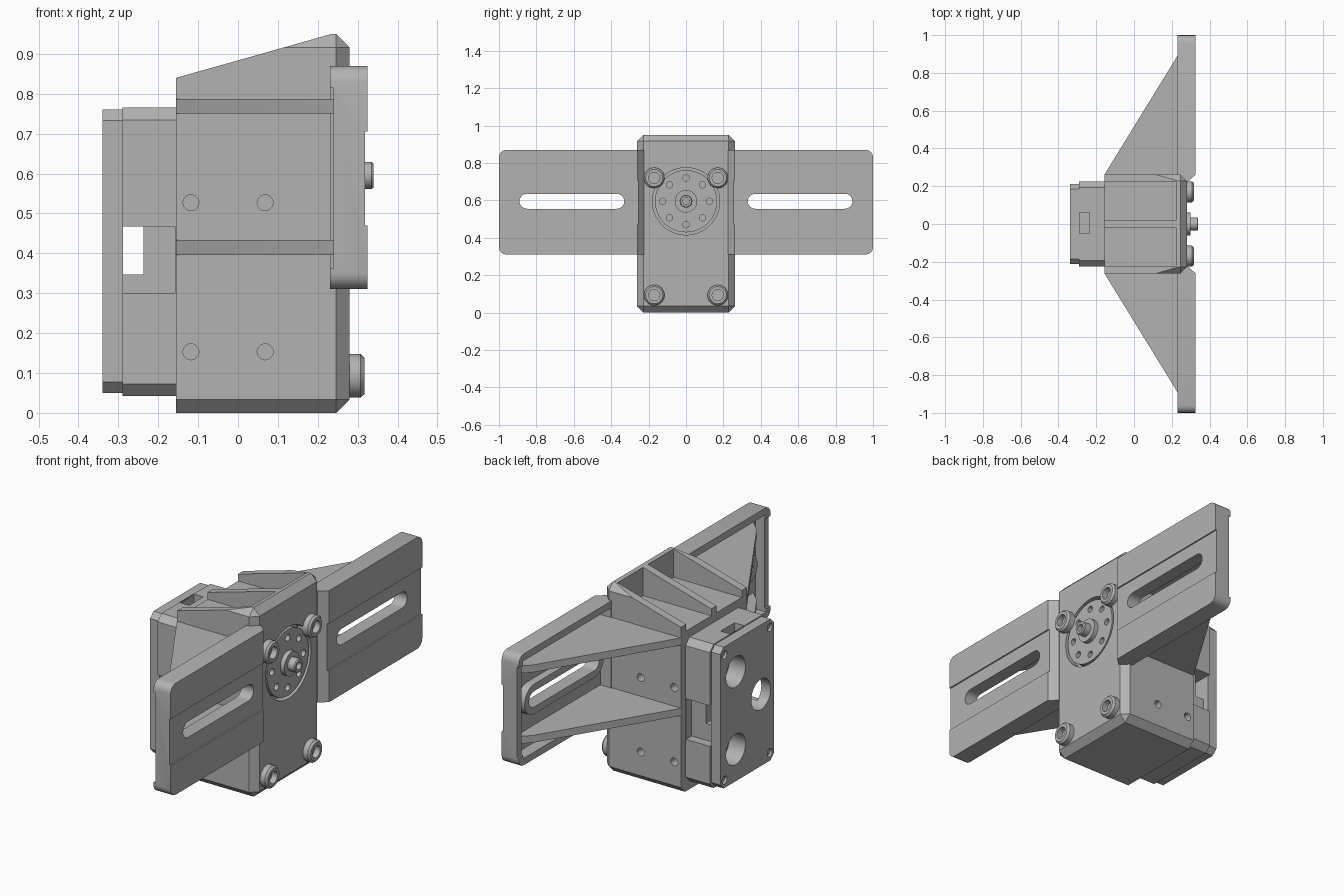
import bpy, bmesh
from math import sin, cos, pi, radians

cube = bpy.data.objects.get("Cube")
if cube:
    bpy.data.objects.remove(cube, do_unlink=True)

grey = bpy.data.materials.new("plain grey")
grey.use_nodes = True
COLOUR = (0.45, 0.45, 0.45, 1)
grey.diffuse_color = COLOUR
grey.node_tree.nodes["Principled BSDF"].inputs["Base Color"].default_value = COLOUR
parts = []


def finish(name, bm):
    bmesh.ops.recalc_face_normals(bm, faces=bm.faces)
    me = bpy.data.meshes.new(name)
    bm.to_mesh(me)
    bm.free()
    me.materials.append(grey)
    ob = bpy.data.objects.new(name, me)
    bpy.context.collection.objects.link(ob)
    parts.append(ob)
    return ob


def prism(name, pts, axis, lo, hi):
    """Extrude a 2D outline along an axis; outline uses the other two axes in order."""
    bm = bmesh.new()
    ends = []
    for h in (lo, hi):
        ring = []
        for p in pts:
            co = list(p)
            co.insert("xyz".index(axis), h)
            ring.append(bm.verts.new(co))
        bm.faces.new(ring)
        ends.append(ring)
    n = len(pts)
    for i in range(n):
        j = (i + 1) % n
        bm.faces.new((ends[0][i], ends[0][j], ends[1][j], ends[1][i]))
    return finish(name, bm)


def box(name, x, y, z):
    return prism(name, [(y[0], z[0]), (y[1], z[0]), (y[1], z[1]), (y[0], z[1])], "x", *x)


def circle(a, b, r, n=32):
    return [(a + r * cos(2 * pi * i / n), b + r * sin(2 * pi * i / n)) for i in range(n)]


def stadium(y0, y1, z, r, n=12):
    right = [(y1 - r + r * sin(pi * i / n), z - r * cos(pi * i / n)) for i in range(n + 1)]
    left = [(y0 + r - r * sin(pi * i / n), z + r * cos(pi * i / n)) for i in range(n + 1)]
    return right + left


def chamfered(w, z0, z1, c):
    return [(-w + c, z0), (w - c, z0), (w, z0 + c), (w, z1 - c),
            (w - c, z1), (-w + c, z1), (-w, z1 - c), (-w, z0 + c)]


def lathe(name, profile, y, z, n=32):
    """Revolve (radius, x) points about an x-parallel axis."""
    bm = bmesh.new()
    rings = [[bm.verts.new((x, y + r * cos(2 * pi * i / n), z + r * sin(2 * pi * i / n)))
              for i in range(n)] for r, x in profile]
    for a, b in zip(rings, rings[1:]):
        for i in range(n):
            j = (i + 1) % n
            bm.faces.new((a[i], a[j], b[j], b[i]))
    bmesh.ops.remove_doubles(bm, verts=bm.verts, dist=1e-5)
    return finish(name, bm)


def bake(ob):
    dg = bpy.context.evaluated_depsgraph_get()
    me = bpy.data.meshes.new_from_object(ob.evaluated_get(dg))
    ob.modifiers.clear()
    ob.data = me


def cut(ob, *cutters):
    for c in cutters:
        mod = ob.modifiers.new("cut", "BOOLEAN")
        mod.operation, mod.solver, mod.object = "DIFFERENCE", "EXACT", c
        bake(ob)
        parts.remove(c)
        bpy.data.objects.remove(c, do_unlink=True)


def mirror_y(ob):
    mod = ob.modifiers.new("mirror", "MIRROR")
    mod.use_axis = (False, True, False)
    bake(ob)


def bevel(ob, test, width, segments=1):
    bm = bmesh.new()
    bm.from_mesh(ob.data)
    edges = [e for e in bm.edges if test(*(v.co for v in e.verts))]
    bmesh.ops.bevel(bm, geom=edges, offset=width, segments=segments,
                    profile=0.5, affect="EDGES")
    bm.to_mesh(ob.data)
    bm.free()


# Main housing: chamfered block, sloped top with two open pockets
BACK, FRONT, HALF = -0.155, 0.28, 0.262
HORN_Z = 0.595
body = box("main_housing", (BACK, FRONT), (-HALF, HALF), (0, 0.95))
bevel(body, lambda a, b: max(a.x, b.x) > 0, 0.034)
cut(body,
    prism("slope", [(-0.3, 0.799), (0.235, 0.95), (0.235, 1.2), (-0.3, 1.2)], "y", -0.5, 0.5),
    box("pocket", (-0.3, 0.225), (0.02, 0.222), (0.805, 1.2)),
    box("pocket", (-0.3, 0.225), (-0.222, -0.02), (0.805, 1.2)),
    prism("horn_seat", circle(0, HORN_Z, 0.18, 48), "x", 0.24, 0.4))
for side in (-1, 1):
    for x in (-0.118, 0.068):
        for z in (0.153, 0.527):
            cut(body, prism("hole", circle(x, z, 0.02, 20), "y",
                            side * HALF - 0.05, side * HALF + 0.05))

# Output disc with ring of holes, hub and centre screw
disc = prism("output_disc", circle(0, HORN_Z, 0.166, 48), "x", 0.23, 0.277)
for i in range(8):
    a = i * pi / 4
    cut(disc, prism("hole", circle(0.125 * cos(a), HORN_Z + 0.125 * sin(a), 0.017, 16),
                    "x", 0.25, 0.4))
lathe("disc_hub", [(0, 0.26), (0.06, 0.26), (0.06, 0.3), (0, 0.3)], 0, HORN_Z)
lathe("hub_screw", [(0, 0.28), (0.034, 0.28), (0.034, 0.335), (0.03, 0.34),
                    (0.018, 0.34), (0.018, 0.315), (0, 0.315)], 0, HORN_Z, 24)

# Mounting screws on the front plate
for y in (-0.17, 0.17):
    for z in (0.093, 0.72):
        lathe("mounting_screw", [(0, 0.25), (0.055, 0.25), (0.055, 0.307), (0.046, 0.317),
                                 (0.03, 0.317), (0.03, 0.287), (0, 0.287)], y, z)

# Mounting wings: hollow-backed plates with slot, raised slot rim and gussets
wing = box("mounting_wings", (0.23, 0.325), (0.225, 1), (0.31, 0.87))
bevel(wing, lambda a, b: min(a.y, b.y) > 0.9 and a.z == b.z, 0.04, 4)
slot = stadium(0.33, 0.89, HORN_Z, 0.04)
cut(wing,
    box("hollow", (0.1, 0.29), (0.266, 0.965), (0.345, 0.835)),
    box("end_notch", (0.1, 0.24), (0.9, 1.2), (0.362, 0.815)),
    box("front_band", (0.318, 0.5), (0.1, 1.2), (0.47, 0.705)),
    prism("inner_chamfer", [(0.285, 0.225), (0.335, 0.269), (0.335, 0.1), (0.285, 0.1)],
          "z", 0.2, 1),
    prism("slot", slot, "x", 0.1, 0.5))
rim = prism("slot_rims", stadium(0.295, 0.925, HORN_Z, 0.075), "x", 0.25, 0.295)
cut(rim, prism("slot", slot, "x", 0.1, 0.5))
ribs = [prism("wing_gussets", [(BACK, 0.25), (BACK, 0.264), (0.23, 0.89), (0.295, 0.955),
                               (0.295, 0.25)], "z", z, z + 0.037) for z in (0.396, 0.75)]
for ob in [wing, rim] + ribs:
    mirror_y(ob)

# Rear casing with side recesses, cable passage and top pocket
casing = prism("rear_casing", chamfered(0.225, 0.042, 0.765, 0.031), "x", -0.29, -0.15)
cut(casing,
    box("recess", (-0.4, -0.158), (0.18, 0.4), (0.263, 0.467)),
    box("recess", (-0.4, -0.158), (-0.4, -0.18), (0.3, 0.467)),
    box("passage", (-0.4, -0.237), (-0.4, 0.4), (0.347, 0.467)),
    box("top_pocket", (-0.289, -0.235), (-0.05, 0.06), (0.7, 0.9)))

# Back cover with three ports and corner screws
cover = prism("back_cover", chamfered(0.213, 0.05, 0.76, 0.027), "x", -0.34, -0.288)
for y, z in ((0.09, 0.6), (-0.11, 0.41), (0.09, 0.21)):
    cut(cover, prism("port", circle(y, z, 0.077), "x", -0.5, -0.2))
    cut(casing, prism("port", circle(y, z, 0.077), "x", -0.5, -0.25))
for y in (-0.18, 0.18):
    for z in (0.09, 0.72):
        cut(cover, prism("screw_hole", circle(y, z, 0.02, 16), "x", -0.4, -0.325))
        prism("cover_screw", circle(y, z, 0.015, 16), "x", -0.33, -0.3)

# Smooth round surfaces, keep hard edges
bpy.ops.object.select_all(action="DESELECT")
for ob in parts:
    ob.select_set(True)
bpy.context.view_layer.objects.active = body
bpy.ops.object.shade_smooth_by_angle(angle=radians(28))
